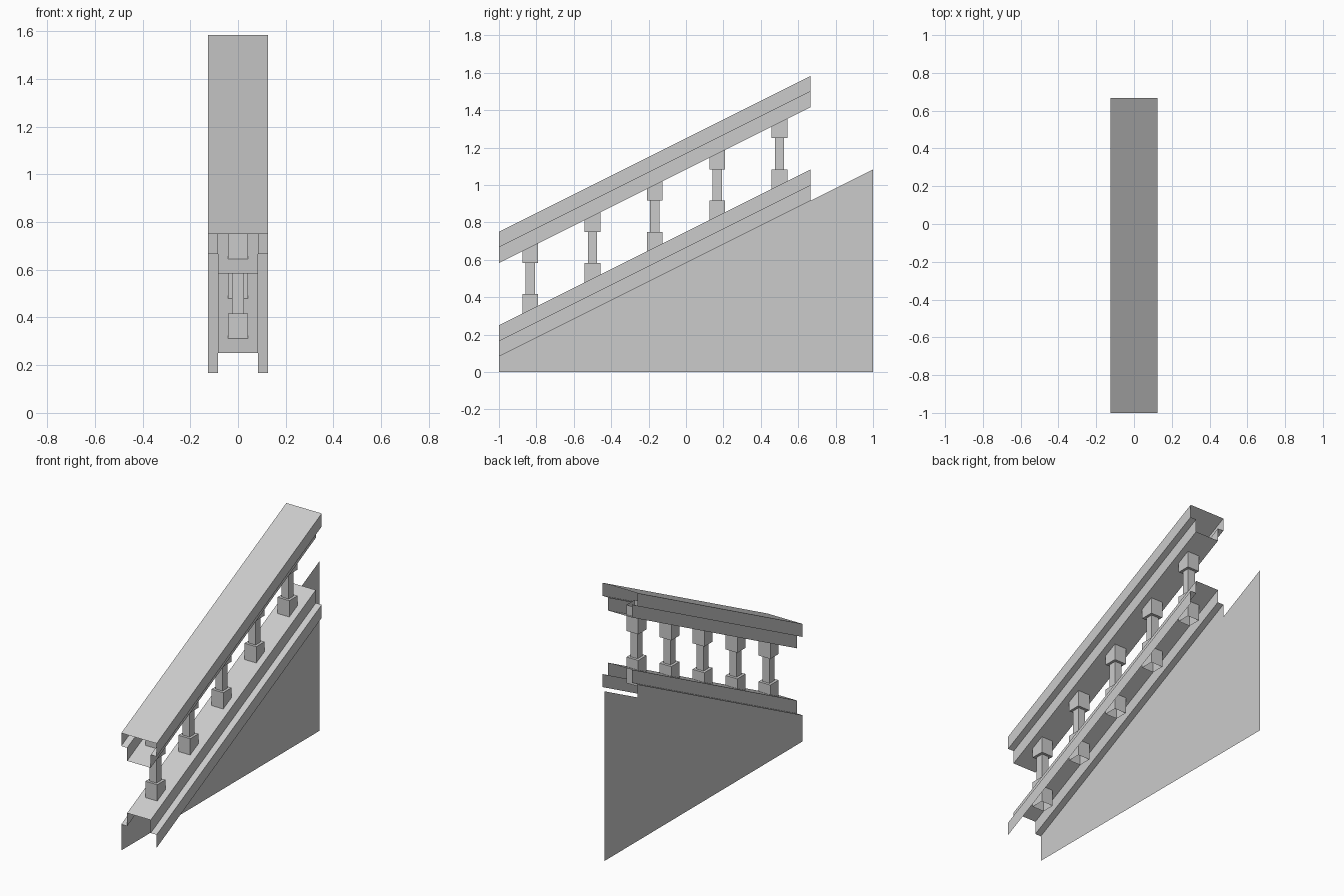
import bpy

if "Cube" in bpy.data.objects:
    bpy.data.objects.remove(bpy.data.objects["Cube"])

Y0, Y1, SLOPE = -1.0, 2 / 3, 0.5
W, N = 0.125, 0.0833          # outer and inner half widths


def make(name, verts, faces):
    me = bpy.data.meshes.new(name)
    me.from_pydata(verts, [], faces)
    me.update()
    ob = bpy.data.objects.new(name, me)
    bpy.context.collection.objects.link(ob)
    return ob


def sloped_rail(name, profile, closed):
    """Sweep an (x, z) profile up the slope as an open-ended shell."""
    n = len(profile)
    verts = [(x, y, z + SLOPE * (y - Y0)) for y in (Y0, Y1) for x, z in profile]
    faces = [(i, n + i, n + (i + 1) % n, (i + 1) % n)
             for i in range(n if closed else n - 1)]
    return make(name, verts, faces)


def baluster(name, y, z):
    """Square post: wide block, thin shaft, wide block; ends open inside the rails."""
    b, s = 0.0417, 0.025
    rings = [(b, 0), (b, 1 / 6), (s, 1 / 6), (s, 1 / 3), (b, 1 / 3), (b, 0.5)]
    verts = [(sx * r, y + sy * r, z + h) for r, h in rings
             for sx, sy in ((-1, -1), (1, -1), (1, 1), (-1, 1))]
    faces = [(4 * k + i, 4 * k + (i + 1) % 4, 4 * k + 4 + (i + 1) % 4, 4 * k + 4 + i)
             for k in range(len(rings) - 1) for i in range(4)]
    return make(name, verts, faces)


# Handrail: stepped closed section, open ends
sloped_rail("handrail", [(-W, 0.75), (-W, 0.6667), (-N, 0.6667), (-N, 0.5833),
                         (N, 0.5833), (N, 0.6667), (W, 0.6667), (W, 0.75)], True)

# Base rail: stepped section open underneath
sloped_rail("base_rail", [(W, 0.0833), (W, 0.1667), (N, 0.1667), (N, 0.25),
                          (-N, 0.25), (-N, 0.1667), (-W, 0.1667), (-W, 0.0833)], False)

# Balusters
for i in range(5):
    baluster(f"baluster_{i + 1}", -5 / 6 + i / 3, 0.25 + i / 6)

# Thin side panel under the left edge of the stair
make("side_panel", [(-W, -1, 0), (-W, -1, 0.0833), (-W, 1, 1.0833), (-W, 1, 0)],
     [(0, 1, 2, 3)])
